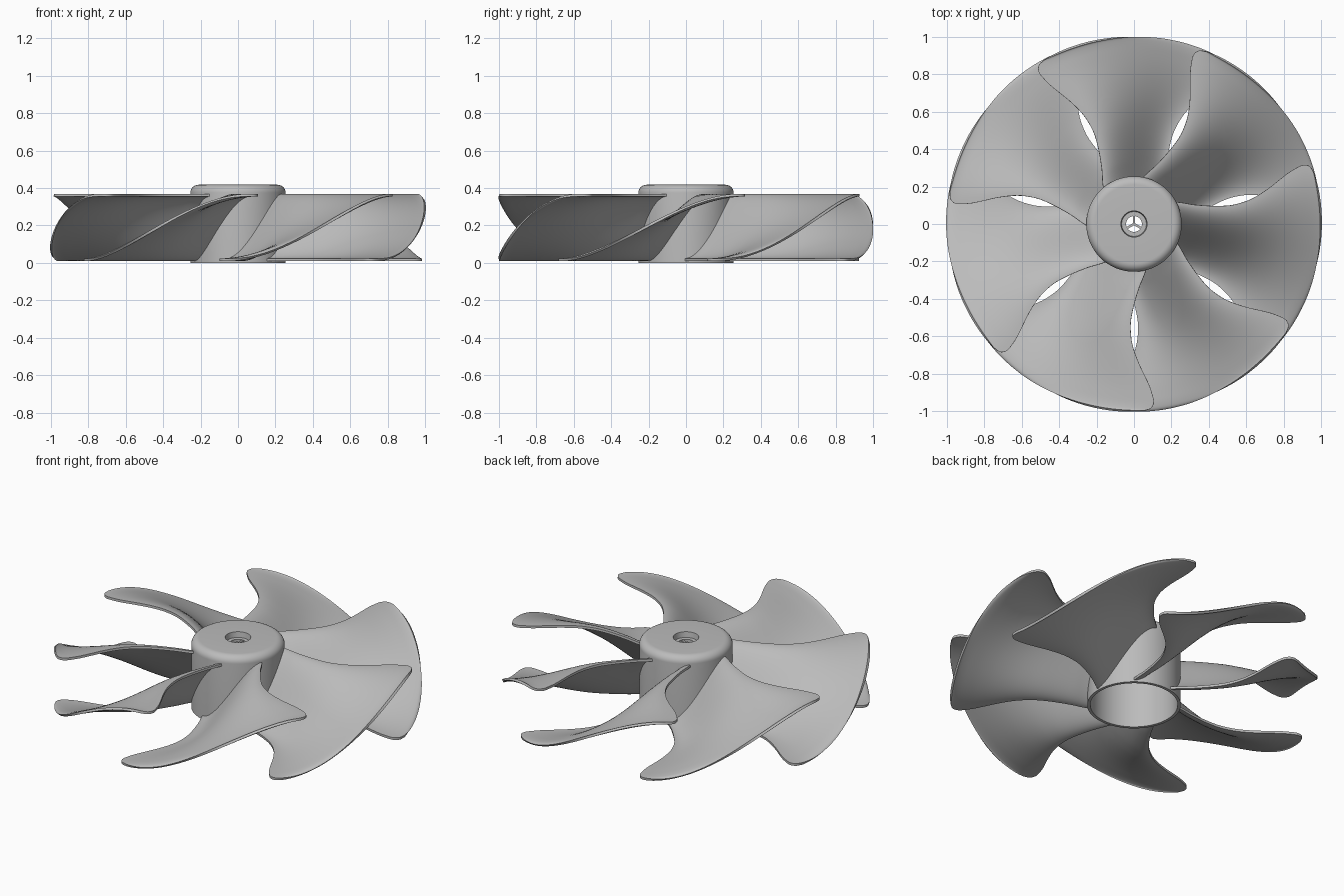
import bpy, bmesh, math
from mathutils import Vector

if "Cube" in bpy.data.objects:
    bpy.data.objects.remove(bpy.data.objects["Cube"], do_unlink=True)

grey = bpy.data.materials.new("plain grey")
grey.use_nodes = True
GREY = (0.5, 0.5, 0.5, 1)
grey.diffuse_color = GREY
grey.node_tree.nodes["Principled BSDF"].inputs["Base Color"].default_value = GREY


def make_object(name, bm, angle=35):
    bmesh.ops.recalc_face_normals(bm, faces=bm.faces)
    mesh = bpy.data.meshes.new(name)
    bm.to_mesh(mesh)
    bm.free()
    mesh.materials.append(grey)
    obj = bpy.data.objects.new(name, mesh)
    bpy.context.collection.objects.link(obj)
    bpy.ops.object.select_all(action='DESELECT')
    obj.select_set(True)
    bpy.context.view_layer.objects.active = obj
    bpy.ops.object.shade_smooth_by_angle(angle=math.radians(angle))
    return obj


def lathe(name, profile, segments=96):
    """Spin a closed (radius, height) profile around z."""
    bm = bmesh.new()
    rings = []
    for r, z in profile:
        rings.append([bm.verts.new((r * math.cos(a), r * math.sin(a), z))
                      for a in (math.tau * i / segments for i in range(segments))])
    for a, b in zip(rings, rings[1:] + rings[:1]):
        for i in range(segments):
            j = (i + 1) % segments
            bm.faces.new((a[i], a[j], b[j], b[i]))
    return make_object(name, bm)


# Hub: hollow cup, rounded shoulder, recessed shaft hole
shoulder = [(0.21 + 0.045 * math.cos(t), 0.375 + 0.043 * math.sin(t))
            for t in (math.pi / 2 * i / 8 for i in range(9))]
lathe("hub", [(0.255, 0.0)] + shoulder + [
    (0.07, 0.418), (0.066, 0.385), (0.042, 0.385), (0.042, 0.368),
    (0.225, 0.368), (0.238, 0.355), (0.238, 0.0)])

# Three thin struts inside the shaft hole
for k in range(3):
    bm = bmesh.new()
    bmesh.ops.create_cube(bm, size=1)
    a = math.pi / 2 + math.tau * k / 3
    for v in bm.verts:
        x, y, z = (v.co.x + 0.5) * 0.044, v.co.y * 0.012, 0.376 + v.co.z * 0.012
        v.co = Vector((x * math.cos(a) - y * math.sin(a),
                       x * math.sin(a) + y * math.cos(a), z))
    make_object(f"shaft_strut_{k + 1}", bm)

# Blade outline: half the angular width (degrees) at each radius
OUTLINE = [(0.245, 41.5), (0.29, 35.5), (0.34, 30.3), (0.42, 26), (0.515, 23.7),
           (0.6, 24), (0.667, 25.3), (0.754, 27.8), (0.81, 29.5), (0.87, 31),
           (0.92, 31.7), (0.955, 31.9), (0.98, 31.3), (0.993, 30.3), (1.0, 28.4)]
BLADES, STEPS, SUB = 7, 36, 3


def smooth_outline():
    """Run a Catmull-Rom curve through the outline points."""
    pts = [Vector(p) for p in OUTLINE]
    pts = [2 * pts[0] - pts[1]] + pts + [2 * pts[-1] - pts[-2]]
    out = []
    for a, b, c, d in zip(pts, pts[1:], pts[2:], pts[3:]):
        for i in range(SUB):
            t = i / SUB
            out.append(0.5 * (2 * b + (c - a) * t + (2 * a - 5 * b + 4 * c - d) * t ** 2
                              + (3 * b - a - 3 * c + d) * t ** 3))
    return out + [pts[-2]]


def blade(name, centre):
    bm = bmesh.new()
    rows = []
    for r, half in smooth_outline():
        r = min(r, 1.0)
        row = []
        for i in range(STEPS + 1):
            t = i / STEPS
            a = math.radians(centre + half * (2 * t - 1))
            z = 0.017 + 0.345 * t * t * (3 - 2 * t)
            row.append(bm.verts.new((r * math.cos(a), r * math.sin(a), z)))
        rows.append(row)
    for p, q in zip(rows, rows[1:]):
        for i in range(STEPS):
            bm.faces.new((p[i], q[i], q[i + 1], p[i + 1]))
    obj = make_object(name, bm)
    thick = obj.modifiers.new("thickness", 'SOLIDIFY')
    thick.thickness = 0.014
    thick.offset = 0
    bpy.ops.object.modifier_apply(modifier=thick.name)
    bpy.ops.object.shade_smooth_by_angle(angle=math.radians(35))


for k in range(BLADES):
    blade(f"blade_{k + 1}", 244.5 + 360 * k / BLADES)
